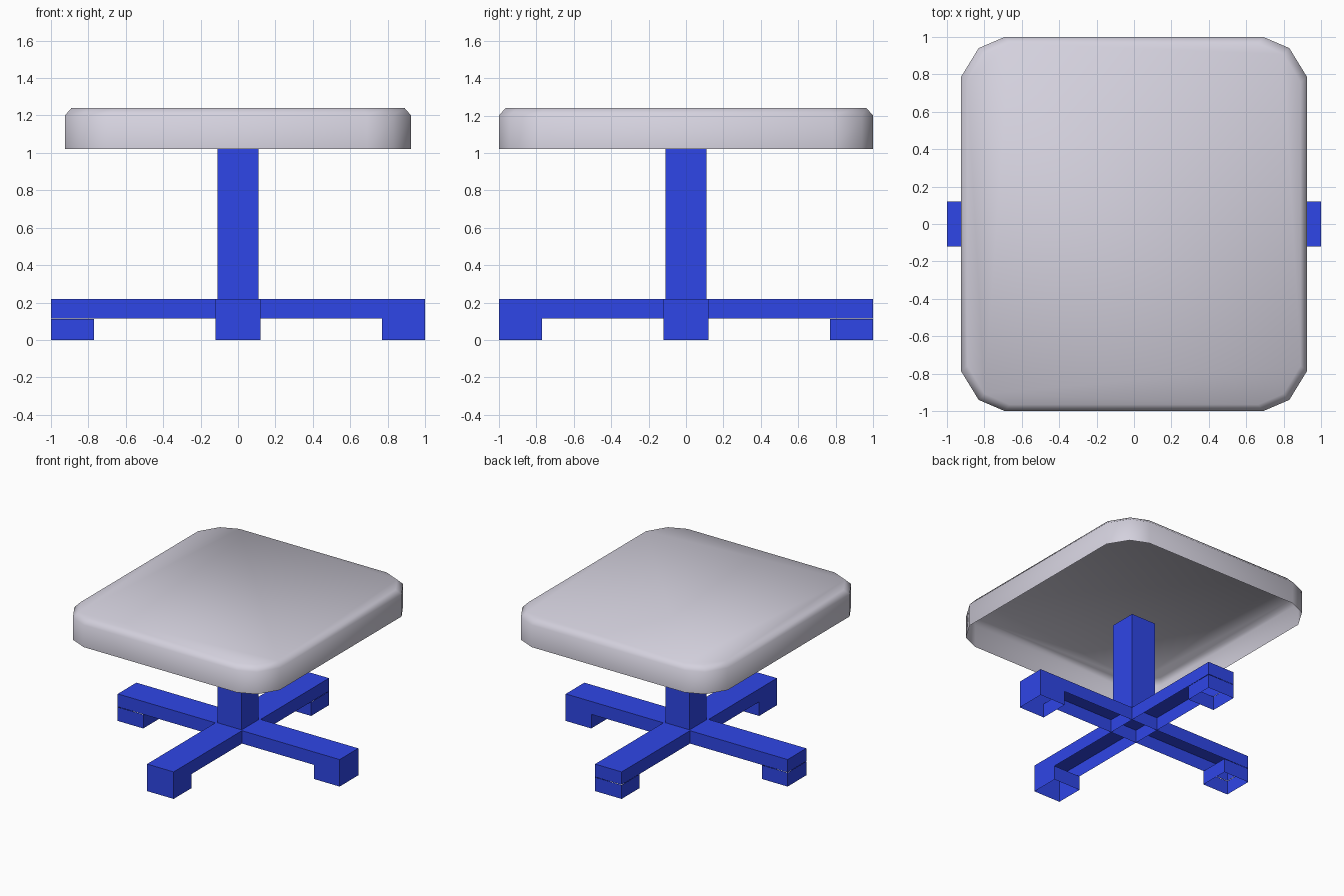
import bpy, bmesh, math

if "Cube" in bpy.data.objects:
    bpy.data.objects.remove(bpy.data.objects["Cube"], do_unlink=True)


def material(name, rgb):
    m = bpy.data.materials.new(name)
    m.use_nodes = True
    m.diffuse_color = (*rgb, 1)
    m.node_tree.nodes["Principled BSDF"].inputs["Base Color"].default_value = (*rgb, 1)
    return m


BLUE = material("blue paint", (0.028, 0.061, 0.8))
GREY = material("pale lilac grey", (0.66, 0.64, 0.73))


def finish(name, bm, mat, smooth=False):
    bmesh.ops.recalc_face_normals(bm, faces=bm.faces)
    mesh = bpy.data.meshes.new(name)
    bm.to_mesh(mesh)
    bm.free()
    mesh.materials.append(mat)
    for p in mesh.polygons:
        p.use_smooth = smooth
    ob = bpy.data.objects.new(name, mesh)
    bpy.context.collection.objects.link(ob)
    return ob


def shell(name, rings, mat, cap=False, smooth=False):
    """Skin a stack of equal rings, open below and optionally capped above."""
    bm = bmesh.new()
    loops = [[bm.verts.new(p) for p in ring] for ring in rings]
    for a, b in zip(loops, loops[1:]):
        for i in range(len(a)):
            j = (i + 1) % len(a)
            bm.faces.new((a[i], a[j], b[j], b[i]))
    if cap:
        bm.faces.new(loops[-1])
    return finish(name, bm, mat, smooth)


def rectangle(x0, x1, half, z):
    return [(x0, -half, z), (x1, -half, z), (x1, half, z), (x0, half, z)]


# Table top: rounded, bevelled and hollow underneath
def outline(inset, z):
    corner = [(0.925, 0.785), (0.83, 0.94), (0.69, 1.0)]
    sx, sy = 1 - inset / 0.925, 1 - inset
    pts = []
    for mx, my in ((1, 1), (-1, 1), (-1, -1), (1, -1)):
        part = [(x * mx * sx, y * my * sy, z) for x, y in corner]
        pts += part if mx * my > 0 else part[::-1]
    return pts


shell("table_top", [outline(0, 1.02), outline(0, 1.2), outline(0.035, 1.24)],
      GREY, cap=True, smooth=True)

# Square post
shell("post", [rectangle(-0.11, 0.11, 0.11, z) for z in (0.22, 1.025)], BLUE)

# Crossed base arms: open channels with one built-in foot and one loose foot
PROFILE = [(-1, 0.115), (0.77, 0.115), (0.77, 0), (1, 0), (1, 0.22), (-1, 0.22)]
OPEN_EDGES = (0, 2)


def arm(name, angle):
    bm = bmesh.new()
    sides = [[bm.verts.new((x, y, z)) for x, z in PROFILE] for y in (-0.12, 0.12)]
    for side in sides:
        bm.faces.new(side)
    a, b = sides
    for i in range(len(a)):
        if i not in OPEN_EDGES:
            j = (i + 1) % len(a)
            bm.faces.new((a[i], a[j], b[j], b[i]))
    beam = finish(name, bm, BLUE)
    foot = shell(name + "_foot", [rectangle(-1, -0.77, 0.12, z) for z in (0, 0.113)], BLUE)
    for ob in (beam, foot):
        ob.rotation_euler.z = angle


arm("side_arm", 0)
arm("front_back_arm", -math.pi / 2)
